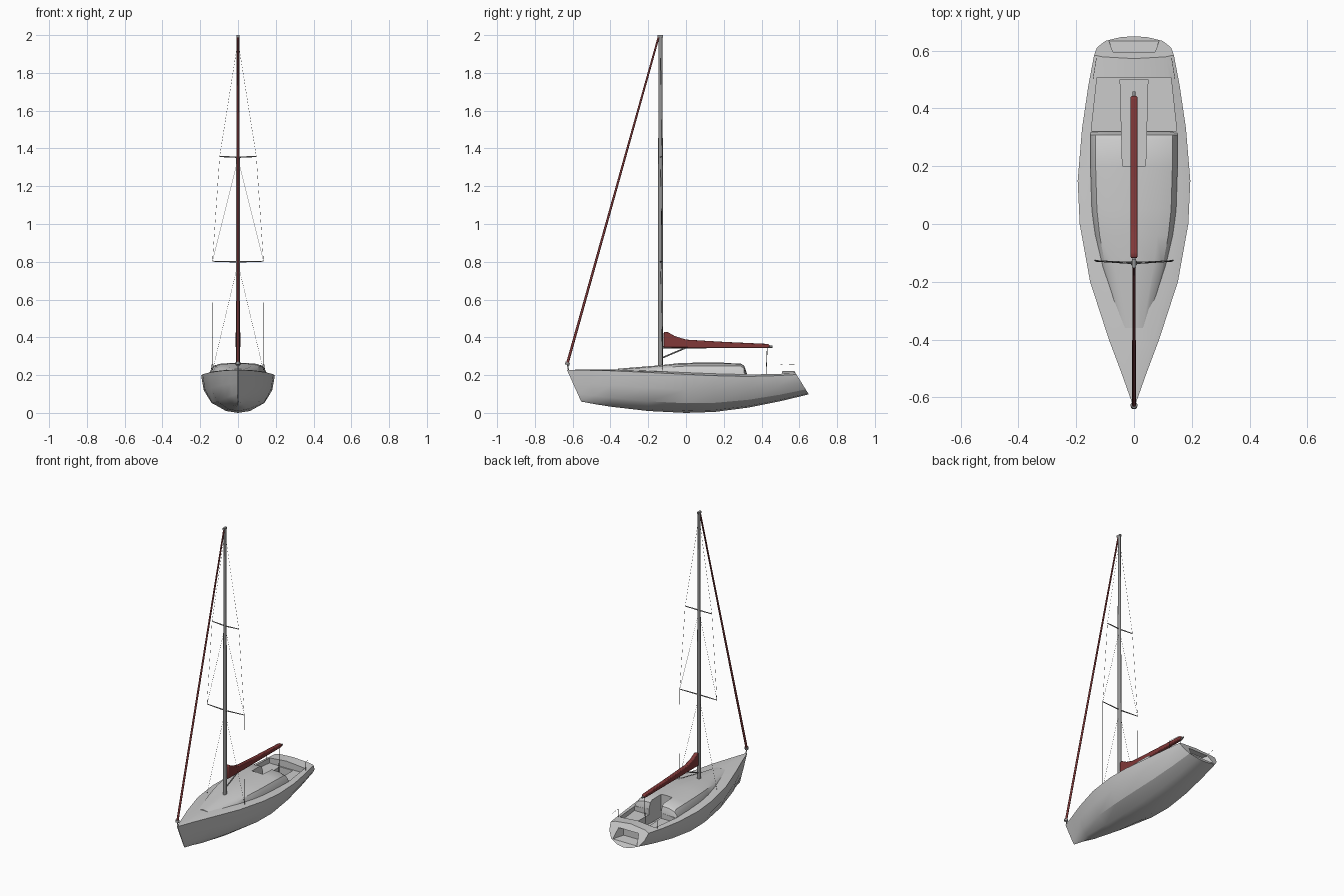
import bpy, bmesh, math
from mathutils import Vector

old = bpy.data.objects.get("Cube")
if old:
    bpy.data.objects.remove(old, do_unlink=True)


def make_material(name, r, g, b):
    m = bpy.data.materials.new(name)
    m.use_nodes = True
    m.diffuse_color = (r, g, b, 1)
    m.node_tree.nodes["Principled BSDF"].inputs["Base Color"].default_value = (r, g, b, 1)
    return m


GELCOAT = make_material("pale grey", 0.6, 0.6, 0.6)
METAL = make_material("mast grey", 0.3, 0.3, 0.3)
CANVAS = make_material("dark red canvas", 0.22, 0.04, 0.04)
WIRE = make_material("dark wire", 0.08, 0.08, 0.08)


def finish(name, bm, mat, angle=30):
    bmesh.ops.recalc_face_normals(bm, faces=bm.faces[:])
    mesh = bpy.data.meshes.new(name)
    bm.to_mesh(mesh)
    bm.free()
    ob = bpy.data.objects.new(name, mesh)
    bpy.context.collection.objects.link(ob)
    if mat:
        mesh.materials.append(mat)
    smooth(ob, angle)
    return ob


def select(ob):
    bpy.ops.object.select_all(action='DESELECT')
    ob.select_set(True)
    bpy.context.view_layer.objects.active = ob


def smooth(ob, angle):
    select(ob)
    bpy.ops.object.shade_smooth_by_angle(angle=math.radians(angle))


def loft(name, rings, mat, angle=30):
    """Skin closed rings of equal length and cap both ends."""
    bm = bmesh.new()
    loops = [[bm.verts.new(p) for p in ring] for ring in rings]
    n = len(loops[0])
    for a, b in zip(loops, loops[1:]):
        for i in range(n):
            j = (i + 1) % n
            bm.faces.new((a[i], a[j], b[j], b[i]))
    bm.faces.new(loops[0])
    bm.faces.new(loops[-1][::-1])
    return finish(name, bm, mat, angle)


def mirrored(half):
    """Close a half section whose first and last points lie on the centreline."""
    return half + [(-x, y, z) for x, y, z in half[-2:0:-1]]


def rod(name, a, b, r, mat, r2=None, sides=8, flat=1.0):
    a, b = Vector(a), Vector(b)
    bm = bmesh.new()
    bmesh.ops.create_cone(bm, cap_ends=True, segments=sides, radius1=r,
                          radius2=r if r2 is None else r2, depth=(b - a).length)
    bmesh.ops.scale(bm, vec=(1, flat, 1), verts=bm.verts)
    ob = finish(name, bm, mat, 50)
    ob.location = (a + b) / 2
    ob.rotation_euler = (b - a).to_track_quat('Z', 'Y').to_euler()
    return ob


def box_ring(y, w, low, high):
    return [(-w, y, low), (w, y, low), (w, y, high), (-w, y, high)]


def cut(ob, cutter):
    cutter.hide_render = True
    mod = ob.modifiers.new("cut", 'BOOLEAN')
    mod.operation, mod.solver, mod.object = 'DIFFERENCE', 'EXACT', cutter
    select(ob)
    # keep the cut ahead of any smoothing modifier
    bpy.ops.object.modifier_move_to_index(modifier=mod.name, index=0)
    bpy.ops.object.modifier_apply(modifier=mod.name)


# Hull and deck: sheer y, half beam, sheer z, keel y, keel z, deck camber
STATIONS = [
    (-0.63, 0.003, 0.227, -0.555, 0.06, 0.001),
    (-0.52, 0.042, 0.226, -0.48, 0.046, 0.003),
    (-0.40, 0.087, 0.223, -0.40, 0.033, 0.007),
    (-0.20, 0.152, 0.214, -0.20, 0.010, 0.014),
    (0.00, 0.188, 0.204, 0.00, 0.0, 0.018),
    (0.15, 0.195, 0.197, 0.15, 0.005, 0.020),
    (0.33, 0.180, 0.193, 0.33, 0.028, 0.022),
    (0.48, 0.158, 0.197, 0.50, 0.062, 0.022),
    (0.585, 0.138, 0.203, 0.65, 0.098, 0.020),
]
SECTION = [(0, 0), (0.34, 0.05), (0.72, 0.25), (0.93, 0.6), (1, 1)]


def hull_ring(ys, w, zs, yk, zk, camber):
    h = zs - zk
    shape = SECTION + [(0.8, 1 + 0.5 * camber / h), (0, 1 + camber / h)]
    return mirrored([(w * u, yk + f * (ys - yk), zk + f * h) for u, f in shape])


hull = loft("hull", [hull_ring(*s) for s in STATIONS], GELCOAT)

# Cabin trunk: y, half width, roof height
CABIN = [(-0.36, 0.05, 0.234), (-0.15, 0.112, 0.251), (-0.04, 0.135, 0.263),
         (0.05, 0.146, 0.266), (0.20, 0.151, 0.266), (0.29, 0.151, 0.264),
         (0.308, 0.151, 0.252), (0.321, 0.15, 0.216)]


def cabin_ring(y, w, top):
    side = min(0.213, top - 0.02)
    return mirrored([(0, y, 0.16), (w, y, 0.16), (w, y, side), (0.88 * w, y, top - 0.017),
                     (0.6 * w, y, top - 0.005), (0, y, top)])


cabin = loft("cabin", [cabin_ring(*s) for s in CABIN], GELCOAT, 35)

# Cockpit, foot well with companionway, and stern locker recess
cockpit = loft("cockpit_cutter", [box_ring(0.322, 0.148, 0.175, 0.3),
                                  box_ring(0.508, 0.128, 0.175, 0.3)], None)
well = loft("well_cutter", [box_ring(0.2, 0.04, 0.115, 0.3),
                            box_ring(0.5, 0.048, 0.115, 0.3)], None)
recess = loft("stern_cutter", [box_ring(0.56, 0.06, 0.128, 0.185),
                               box_ring(0.67, 0.1, 0.122, 0.192)], None)
for cutter in (cockpit, well, recess):
    cut(hull, cutter)
cut(cabin, well)
for cutter in (cockpit, well, recess):
    bpy.data.objects.remove(cutter, do_unlink=True)
smooth(hull, 30)
smooth(cabin, 35)

# Mast, masthead and step
MY = -0.135


def mast_ring(z, rx, ry):
    return [(rx * math.cos(t), MY + ry * math.sin(t), z)
            for t in (math.tau * i / 12 for i in range(12))]


loft("mast", [mast_ring(0.235, 0.011, 0.014), mast_ring(1.15, 0.010, 0.013),
              mast_ring(1.99, 0.007, 0.010)], METAL, 50)
loft("masthead", [box_ring(-0.152, 0.007, 1.988, 2.0),
                  box_ring(-0.122, 0.007, 1.988, 2.0)], METAL)

# Furled headsail with its drum
BOW = Vector((0, -0.628, 0.262))
HEAD = Vector((0, -0.145, 1.99))
rod("furled_headsail", BOW, HEAD, 0.007, CANVAS, 0.005)
rod("furling_drum", BOW - Vector((0, 0.002, 0.008)), BOW + Vector((0, 0.002, 0.006)),
    0.012, METAL, sides=12)
rod("forestay_fitting", (0, -0.622, 0.222), BOW, 0.003, METAL)

# Covered mainsail over the boom
COVER = [(-0.118, 0.345), (-0.118, 0.428), (-0.1, 0.43), (-0.06, 0.407), (0.0, 0.388),
         (0.2, 0.376), (0.438, 0.365), (0.445, 0.352), (0.43, 0.343)]
cover = loft("mainsail_cover", [[(x, y, z) for y, z in COVER] for x in (-0.012, 0.012)], CANVAS)
bevel = cover.modifiers.new("soft edges", 'BEVEL')
bevel.width, bevel.segments = 0.005, 2
rod("boom", (0, -0.125, 0.347), (0, 0.458, 0.35), 0.006, METAL)
rod("boom_vang", (0, -0.125, 0.292), (0, 0.0, 0.345), 0.004, METAL)
rod("mainsheet", (0, 0.43, 0.345), (0, 0.42, 0.115), 0.0018, WIRE)

# Spreaders, shrouds and rails, repeated on both sides
for side, s in (("left", 1), ("right", -1)):
    low, high = (s * 0.135, -0.128, 0.803), (s * 0.097, -0.13, 1.357)
    chainplate, top = (s * 0.137, -0.125, 0.215), (0, MY, 1.97)
    for label, tip in (("lower", low), ("upper", high)):
        rod(f"{label}_spreader_{side}", (0, MY, tip[2] - 0.003), tip, 0.004, METAL, 0.0025)
    runs = [(chainplate, low), (low, high), (high, top),
            (chainplate, (0, MY, 0.79)), (low, (0, MY, 1.345))]
    for i, (a, b) in enumerate(runs):
        rod(f"shroud_{side}_{i + 1}", a, b, 0.0006, WIRE, sides=5)
    rail = [(s * 0.142, 0.50, 0.2), (s * 0.142, 0.50, 0.255),
            (s * 0.13, 0.575, 0.258), (s * 0.13, 0.575, 0.2)]
    for i, (a, b) in enumerate(zip(rail, rail[1:])):
        rod(f"stern_rail_{side}_{i + 1}", a, b, 0.0007, WIRE, sides=5)
